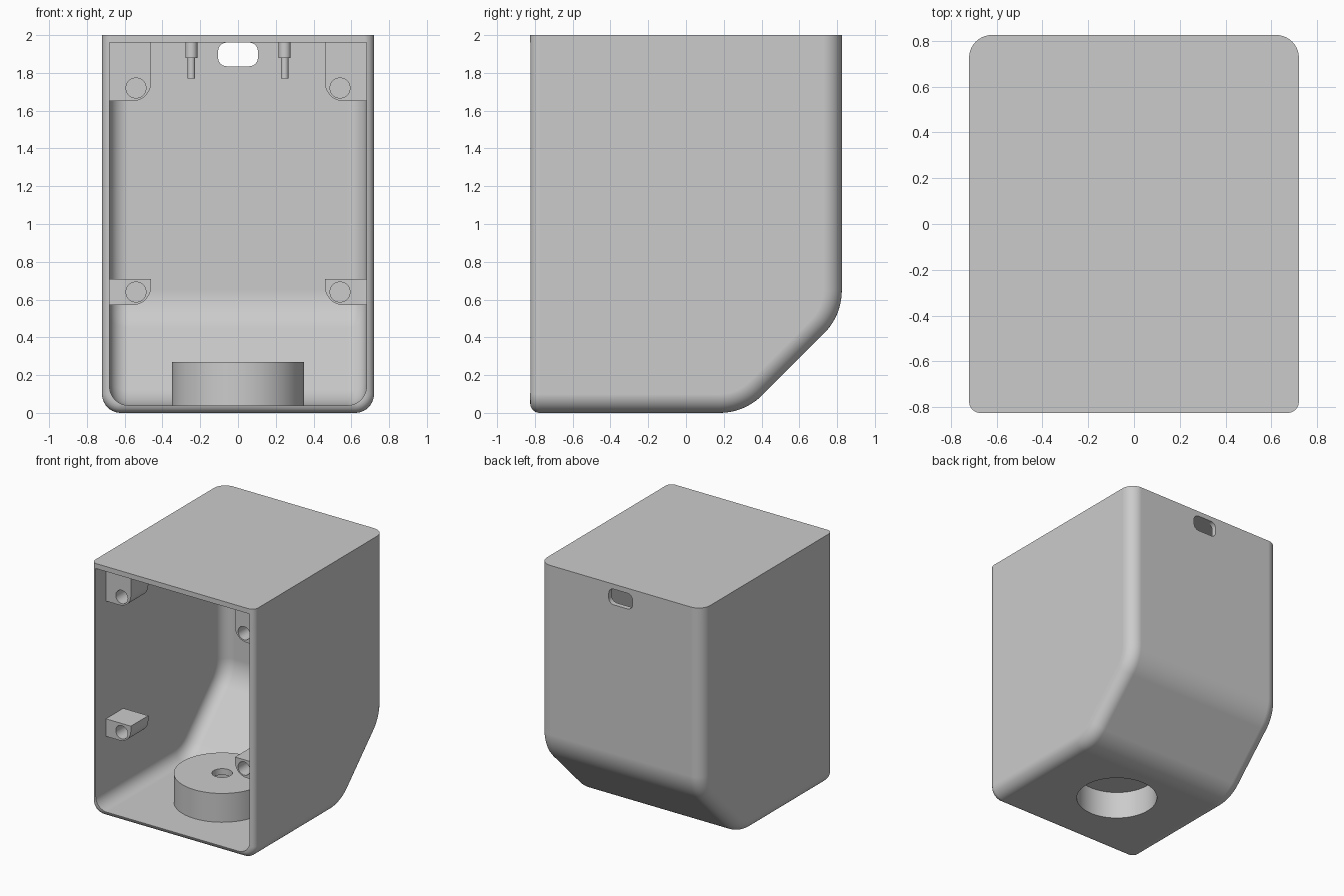
import bpy, bmesh, math
from mathutils import Vector

if "Cube" in bpy.data.objects:
    bpy.data.objects.remove(bpy.data.objects["Cube"], do_unlink=True)

grey = bpy.data.materials.new("plain grey")
grey.use_nodes = True
grey.diffuse_color = (0.6, 0.6, 0.6, 1)
grey.node_tree.nodes["Principled BSDF"].inputs["Base Color"].default_value = (0.6, 0.6, 0.6, 1)


def finish(bm, name):
    bmesh.ops.recalc_face_normals(bm, faces=bm.faces)
    mesh = bpy.data.meshes.new(name)
    bm.to_mesh(mesh)
    bm.free()
    mesh.materials.append(grey)
    ob = bpy.data.objects.new(name, mesh)
    bpy.context.collection.objects.link(ob)
    return ob


def rounded(corners, radii, seg=10):
    """Polygon with each corner replaced by an arc of the given radius."""
    out, n = [], len(corners)
    for i, r in enumerate(radii):
        p = Vector(corners[i])
        if r <= 0:
            out.append(p)
            continue
        u = (Vector(corners[i - 1]) - p).normalized()
        v = (Vector(corners[(i + 1) % n]) - p).normalized()
        half = u.angle(v) / 2
        c = p + (u + v).normalized() * r / math.sin(half)
        a = p + u * r / math.tan(half) - c
        b = p + v * r / math.tan(half) - c
        sweep = math.pi - 2 * half
        for k in range(seg + 1):
            t = k / seg
            out.append(c + (a * math.sin((1 - t) * sweep) + b * math.sin(t * sweep)) / math.sin(sweep))
    return out


def prism(name, pts, y0, y1):
    """Extrude an x-z outline along y."""
    bm = bmesh.new()
    face = bm.faces.new([bm.verts.new((p[0], y0, p[1])) for p in pts])
    ext = bmesh.ops.extrude_face_region(bm, geom=[face])
    bmesh.ops.translate(bm, vec=(0, y1 - y0, 0),
                        verts=[v for v in ext["geom"] if isinstance(v, bmesh.types.BMVert)])
    return finish(bm, name)


def cylinder(name, x, y, z0, z1, r, seg=64):
    bm = bmesh.new()
    bmesh.ops.create_cone(bm, cap_ends=True, segments=seg, radius1=r, radius2=r, depth=z1 - z0)
    bmesh.ops.translate(bm, verts=bm.verts, vec=(x, y, (z0 + z1) / 2))
    return finish(bm, name)


def body(name, half, base, front, top, rim=0):
    """Housing volume: side profile lofted across x, with rounded long edges."""
    r, seg = 0.1, 10
    bm = bmesh.new()
    loops = []
    for s in (-1, 1):
        for k in range(seg + 1):
            t = math.pi / 2 * (seg - k if s < 0 else k) / seg
            d = base + r * (1 - math.cos(t))
            x = s * (half - r + r * math.sin(t))
            prof = rounded([(front, top), (front, d), (0.31 - 0.414 * d, d),
                            (0.825 - d, 0.515 + 0.414 * d), (0.825 - d, top)],
                           [0, 0, 0.32 - d, 0.32 - d, 0])
            loops.append([bm.verts.new((x, p[0], p[1])) for p in prof])
    for a, b in zip(loops, loops[1:]):
        for i in range(len(a)):
            j = (i + 1) % len(a)
            bm.faces.new((a[i], a[j], b[j], b[i]))
    bm.faces.new(loops[0])
    bm.faces.new(loops[-1])
    bmesh.ops.recalc_face_normals(bm, faces=bm.faces)
    # single flat faces for the front and the top
    for axis, sign in ((1, -1), (2, 1)):
        flat = [f for f in bm.faces if f.normal[axis] * sign > 0.999]
        bmesh.ops.dissolve_faces(bm, faces=flat, use_verts=True)
    if rim:
        edges = [e for e in bm.edges
                 if all(abs(v.co.y - front) < 1e-4 for v in e.verts)
                 and not all(abs(v.co.z - top) < 1e-4 for v in e.verts)]
        bmesh.ops.bevel(bm, geom=edges, offset=rim, segments=6, profile=0.5,
                        affect='EDGES', clamp_overlap=False)
    return finish(bm, name)


def cut(ob, *cutters):
    """Subtract the cutters from the object, then discard them."""
    bpy.context.view_layer.objects.active = ob
    for c in cutters:
        c.hide_render = True
        m = ob.modifiers.new("cut", 'BOOLEAN')
        m.operation, m.solver, m.object = 'DIFFERENCE', 'EXACT', c
        bpy.ops.object.modifier_apply(modifier=m.name)
        bpy.data.objects.remove(c, do_unlink=True)


def circle(x, z, r, n=32):
    return [(x + r * math.cos(2 * math.pi * i / n), z + r * math.sin(2 * math.pi * i / n)) for i in range(n)]


parts = []

# Hollow housing, open at the front
housing = body("housing", 0.72, 0, -0.825, 2, rim=0.05)
port = rounded([(-0.105, 1.835), (0.105, 1.835), (0.105, 1.96), (-0.105, 1.96)], [0.045] * 4)
HUB_Y = -0.2
cut(housing,
    body("cavity_cutter", 0.68, 0.04, -1.0, 1.96),
    prism("port_cutter", port, 0.7, 0.9),
    cylinder("recess_cutter", 0, HUB_Y, -0.1, 0.22, 0.3))
parts.append(housing)

# Round hub on the floor, hollow from below, with a small bore in its top
hub = cylinder("floor_hub", 0, HUB_Y, 0.04, 0.27, 0.35)
cut(hub, cylinder("recess_cutter", 0, HUB_Y, -0.1, 0.22, 0.3),
    cylinder("bore_cutter", 0, HUB_Y, 0.1, 0.4, 0.075, 32))
parts.append(hub)

for side, s in (("left", 1), ("right", -1)):
    # Screw bosses on the side walls
    for level, z0, z1 in (("lower", 0.57, 0.71), ("upper", 1.65, 1.96)):
        outline = rounded([(s * 0.68, z0), (s * 0.46, z0), (s * 0.46, z1), (s * 0.68, z1)], [0, 0.1, 0, 0])
        boss = prism(f"{level}_{side}_boss", outline, -0.695, -0.475)
        cut(boss, prism("screw_cutter", circle(s * 0.54, z0 + 0.07, 0.053), -0.8, -0.51))
        parts.append(boss)
    # Hanging board standoffs with locating pins
    parts.append(cylinder(f"{side}_standoff", s * 0.247, 0.62, 1.88, 1.96, 0.032, 32))
    parts.append(cylinder(f"{side}_pin", s * 0.247, 0.62, 1.77, 1.88, 0.02, 32))

# Smooth curves, sharp edges, flat faces kept flat
for ob in parts:
    bpy.ops.object.select_all(action='DESELECT')
    ob.select_set(True)
    bpy.context.view_layer.objects.active = ob
    bpy.ops.object.shade_smooth_by_angle(angle=math.radians(30))
    wn = ob.modifiers.new("flat_normals", 'WEIGHTED_NORMAL')
    wn.keep_sharp = True
